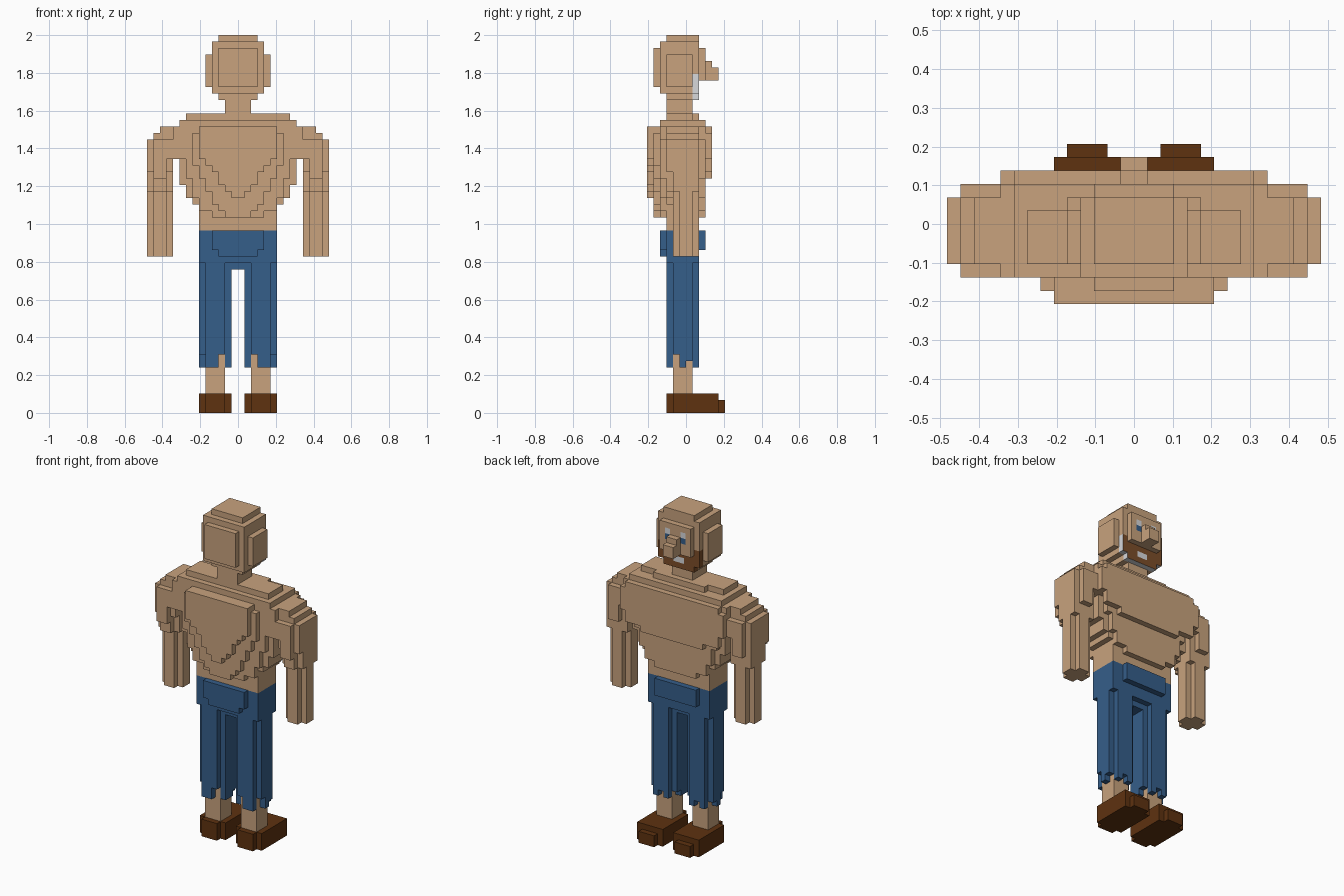
import bpy, bmesh, math
from mathutils import Vector

if "Cube" in bpy.data.objects:
    bpy.data.objects.remove(bpy.data.objects["Cube"])

V = 2 / 58            # edge of one block
cells = {}            # block -> part name
parts = {}            # part name -> material name


def mat(name, rgb):
    m = bpy.data.materials.new(name)
    m.diffuse_color = (*rgb, 1)
    m.use_nodes = True
    m.node_tree.nodes["Principled BSDF"].inputs["Base Color"].default_value = m.diffuse_color
    return m


MATS = {
    "skin": mat("skin", (0.58, 0.365, 0.207)),
    "denim": mat("denim", (0.036, 0.112, 0.255)),
    "leather": mat("leather", (0.112, 0.032, 0.005)),
    "beard": mat("beard", (0.20, 0.075, 0.022)),
    "pale_grey": mat("pale_grey", (0.68, 0.69, 0.71)),
}


def part(name, material, boxes, mirror=False):
    """Fill blocks from boxes (x0, x1, y0, y1, z0, z1); earlier parts keep their blocks."""
    sides = [(name, 1)] if not mirror else [("left_" + name, -1), ("right_" + name, 1)]
    for label, s in sides:
        parts[label] = material
        for x0, x1, y0, y1, z0, z1 in boxes:
            for x in range(x0, x1):
                for y in range(y0, y1):
                    for z in range(z0, z1):
                        cells.setdefault((x if s > 0 else -x - 1, y, z), label)


def sym(w, y0, y1, z0, z1):
    return (-w, w, y0, y1, z0, z1)


# face details
part("eye_white", "pale_grey", [(1, 2, 2, 3, 54, 55)], True)
part("iris", "denim", [(1, 2, 2, 3, 53, 54)], True)
part("mouth", "pale_grey", [sym(1, 1, 2, 49, 50)])
part("nose", "skin", [sym(1, 3, 4, 51, 54), sym(1, 4, 5, 51, 53)])
part("beard", "beard", [sym(4, 1, 2, 49, 52), sym(3, 1, 2, 48, 49)])

# head and neck
part("head", "skin", [
    sym(3, -3, 2, 57, 58), sym(4, -4, 2, 49, 57), sym(3, -3, 1, 48, 49),
    sym(3, -5, -4, 50, 56), sym(5, -3, 1, 50, 55), sym(3, 2, 3, 51, 56)])
part("neck", "skin", [sym(2, -3, 1, 45, 48)])

# torso: shoulder steps, tapering trunk, chest plate, nested back plates
part("torso", "skin", [
    sym(8, -3, 1, 45, 46), sym(5, -3, 2, 45, 46), sym(9, -4, 3, 44, 45),
    sym(10, -4, 3, 39, 44), sym(9, -3, 2, 35, 39), sym(8, -4, 3, 36, 39),
    sym(8, -3, 2, 33, 35), sym(7, -4, 3, 33, 36), sym(7, -3, 2, 32, 33),
    sym(6, -4, 3, 31, 33), sym(6, -3, 2, 28, 31), sym(4, -4, 3, 30, 31),
    sym(9, 3, 4, 43, 44), sym(10, 3, 4, 39, 43), sym(9, 3, 4, 37, 39),
    sym(6, 3, 4, 36, 37)])
part("back_muscle", "skin", [
    sym(w, -6, -5, a, b) for w, a, b in
    [(6, 39, 44), (5, 38, 39), (4, 37, 38), (3, 35, 37), (2, 34, 35), (1, 33, 34)]] + [
    sym(w, -5, -4, a, b) for w, a, b in
    [(6, 43, 44), (7, 38, 43), (6, 36, 38), (5, 34, 36), (4, 32, 34), (3, 31, 32),
     (2, 30, 31)]])

# arms: broad shoulder, rounded upper arm, slim forearm
part("arm", "skin", [
    (10, 12, -3, 2, 43, 44), (10, 13, -3, 2, 42, 43), (10, 13, -4, 3, 39, 42),
    (10, 14, -3, 2, 37, 42), (11, 13, -4, 3, 36, 39), (10, 14, -2, 2, 34, 37),
    (11, 13, -3, 2, 34, 37), (10, 14, -1, 1, 24, 34), (11, 13, -2, 2, 24, 34)], True)

# trousers: hips with front and seat panels, legs with ragged cuffs
part("hips", "denim", [
    sym(6, -3, 2, 23, 28), sym(2, -2, 1, 22, 23),
    sym(4, -4, -3, 25, 28), sym(3, -4, -3, 24, 25), sym(4, 2, 3, 25, 28)])
part("trouser_leg", "denim", [
    (1, 6, -2, 1, 9, 23), (2, 5, -3, 2, 9, 23),
    (5, 6, -1, 0, 7, 9), (5, 6, 0, 1, 8, 9), (1, 2, -2, 0, 7, 9), (1, 2, 0, 1, 8, 9),
    (3, 5, -3, -2, 7, 9), (2, 3, 1, 2, 7, 9), (4, 5, 1, 2, 7, 9), (3, 4, 1, 2, 8, 9)],
    True)
part("shin", "skin", [(2, 5, -2, 1, 3, 9)], True)

# shoes: rounded heel, stepped toe
part("shoe", "leather", [
    (1, 6, -2, 5, 0, 3), (2, 5, -3, -2, 0, 3), (2, 5, 5, 6, 0, 2)], True)


def build(name):
    """Mesh only the open sides of a part's blocks, then merge flat regions."""
    bm = bmesh.new()
    for c, owner in cells.items():
        if owner != name:
            continue
        for axis in range(3):
            for s in (-1, 1):
                n = list(c)
                n[axis] += s
                if tuple(n) in cells:
                    continue
                u, w = (axis + 1) % 3, (axis + 2) % 3
                quad = []
                for du, dw in [(0, 0), (1, 0), (1, 1), (0, 1)][::s]:
                    p = list(c)
                    p[axis] += s > 0
                    p[u] += du
                    p[w] += dw
                    quad.append(bm.verts.new(Vector(p) * V))
                f = bm.faces.new(quad)
                # bare grey on the beard's right side and underside
                if name == "beard" and ((axis == 0 and s > 0) or (axis == 2 and s < 0)):
                    f.material_index = 1
    bmesh.ops.remove_doubles(bm, verts=bm.verts, dist=1e-4)
    bmesh.ops.dissolve_limit(bm, angle_limit=0.01, verts=bm.verts, edges=bm.edges,
                             delimit={'MATERIAL'})
    me = bpy.data.meshes.new(name)
    bm.to_mesh(me)
    bm.free()
    me.materials.append(MATS[parts[name]])
    if name == "beard":
        me.materials.append(MATS["pale_grey"])
    bpy.context.collection.objects.link(bpy.data.objects.new(name, me))


for part_name in parts:
    build(part_name)
